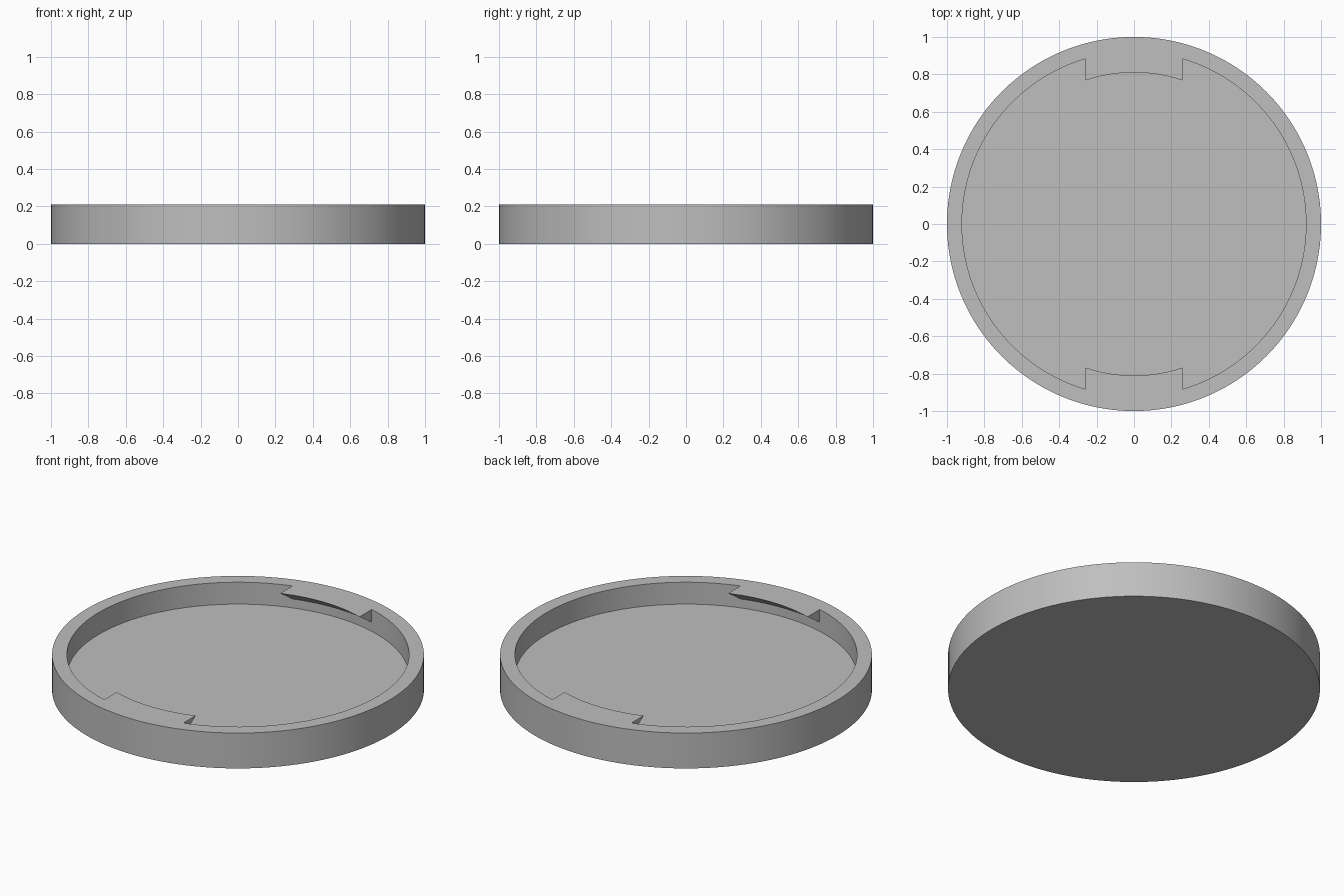
import bpy
import bmesh
from math import sqrt

HEIGHT, FLOOR = 0.21, 0.08
OUTER_R, INNER_R = 1.0, 0.92
TAB_R, TAB_HALF, TAB_DROP = 0.81, 0.26, 0.077
SEGMENTS = 160

if "Cube" in bpy.data.objects:
    bpy.data.objects.remove(bpy.data.objects["Cube"], do_unlink=True)

grey = bpy.data.materials.new("plain grey")
grey.use_nodes = True
colour = (0.52, 0.52, 0.52, 1)
grey.diffuse_color = colour
grey.node_tree.nodes["Principled BSDF"].inputs["Base Color"].default_value = colour


def disc(name, radius, bottom, top):
    bpy.ops.mesh.primitive_cylinder_add(vertices=SEGMENTS, radius=radius, depth=top - bottom,
                                        location=(0, 0, (bottom + top) / 2))
    ob = bpy.context.object
    ob.name = name
    ob.data.materials.append(grey)
    return ob


def arc_wedge(name, profile, side, steps=24):
    """Sweep a (radius, z) profile around the centre between two flat ends."""
    bm = bmesh.new()
    rings = []
    for i in range(steps + 1):
        x = TAB_HALF * (2 * i / steps - 1)
        rings.append([bm.verts.new((x, side * sqrt(r * r - x * x), z)) for r, z in profile])
    for a, b in zip(rings, rings[1:]):
        for j in range(len(profile)):
            k = (j + 1) % len(profile)
            bm.faces.new((a[j], a[k], b[k], b[j]))
    bm.faces.new(rings[0])
    bm.faces.new(rings[-1])
    bmesh.ops.recalc_face_normals(bm, faces=bm.faces)
    mesh = bpy.data.meshes.new(name)
    bm.to_mesh(mesh)
    bm.free()
    mesh.materials.append(grey)
    ob = bpy.data.objects.new(name, mesh)
    bpy.context.collection.objects.link(ob)
    return ob


def cut(target, cutter):
    mod = target.modifiers.new("cut", 'BOOLEAN')
    mod.operation, mod.solver, mod.object = 'DIFFERENCE', 'EXACT', cutter
    bpy.context.view_layer.objects.active = target
    bpy.ops.object.modifier_apply(modifier=mod.name)
    bpy.data.objects.remove(cutter, do_unlink=True)


# Cavity shape, with the two snap tabs left standing against the wall
above = HEIGHT + 0.1
cavity = disc("cavity", INNER_R, FLOOR, above)
slope = TAB_DROP / (INNER_R - TAB_R)
reach = INNER_R + 0.04
tab_profile = [(TAB_R, above), (TAB_R, HEIGHT),
               (reach, HEIGHT - slope * (reach - TAB_R)), (reach, above)]
for side in (-1, 1):
    cut(cavity, arc_wedge("snap_tab", tab_profile, side))

# Shallow round lid, hollowed by the cavity
lid = disc("round_lid", OUTER_R, 0, HEIGHT)
cut(lid, cavity)

bpy.ops.object.select_all(action='DESELECT')
lid.select_set(True)
bpy.context.view_layer.objects.active = lid
bpy.ops.object.shade_smooth_by_angle(angle=0.5)
